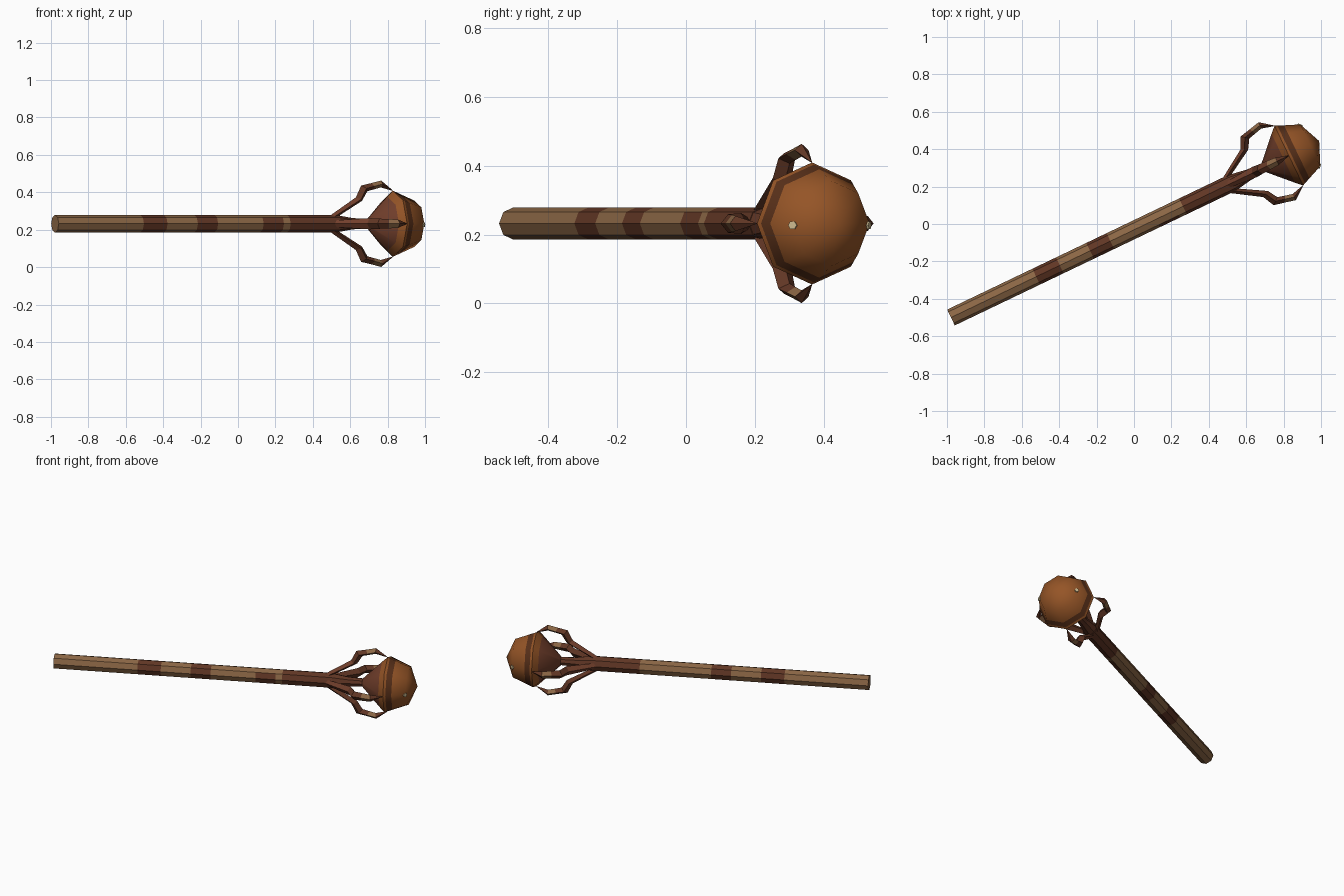
import bpy, bmesh
from math import cos, sin, pi, radians
from mathutils import Matrix, Vector

cube = bpy.data.objects.get("Cube")
if cube:
    bpy.data.objects.remove(cube)

# Lying staff: local x runs along the shaft towards the head
FRAME = Matrix.Translation((0, -0.031, 0.232)) @ Matrix.Rotation(radians(25.6), 4, 'Z')
SIDES = 8


def material(name, rgb):
    m = bpy.data.materials.new(name)
    m.use_nodes = True
    m.diffuse_color = (*rgb, 1)
    m.node_tree.nodes["Principled BSDF"].inputs["Base Color"].default_value = (*rgb, 1)
    return m


MATS = [material("light_wood", (0.26, 0.135, 0.06)),
        material("dark_wood", (0.12, 0.037, 0.018)),
        material("amber", (0.30, 0.09, 0.02)),
        material("red_brown", (0.17, 0.05, 0.025)),
        material("dark_stripe", (0.10, 0.03, 0.01)),
        material("cream", (0.62, 0.50, 0.28))]
LIGHT, DARK, AMBER, RED, STRIPE, CREAM = range(len(MATS))


def loft(name, rings, colour, smooth=False, turn=0):
    """Skin rings of local points, cap both ends; colour(segment, side) picks the material."""
    bm = bmesh.new()
    spin = FRAME @ Matrix.Rotation(turn, 4, 'X')
    loops = [[bm.verts.new(spin @ Vector(p)) for p in ring] for ring in rings]
    n = len(loops[0])
    for i, (a, b) in enumerate(zip(loops, loops[1:])):
        for k in range(n):
            j = (k + 1) % n
            bm.faces.new((a[k], a[j], b[j], b[k])).material_index = colour(i, k)
    bm.faces.new(loops[0]).material_index = colour(0, 0)
    bm.faces.new(loops[-1]).material_index = colour(len(rings) - 2, 0)
    bmesh.ops.remove_doubles(bm, verts=bm.verts, dist=0.0005)
    bmesh.ops.recalc_face_normals(bm, faces=bm.faces)
    mesh = bpy.data.meshes.new(name)
    bm.to_mesh(mesh)
    bm.free()
    for m in MATS:
        mesh.materials.append(m)
    ob = bpy.data.objects.new(name, mesh)
    bpy.context.collection.objects.link(ob)
    if smooth:
        bpy.ops.object.select_all(action='DESELECT')
        ob.select_set(True)
        bpy.context.view_layer.objects.active = ob
        bpy.ops.object.shade_smooth_by_angle(angle=radians(50))
    return ob


def circle(s, r):
    return [(s, r * cos(2 * pi * k / SIDES), r * sin(2 * pi * k / SIDES))
            for k in range(SIDES)]


# Octagonal shaft with dark wood bands
cuts = [-1.085, -0.58, -0.44, -0.26, -0.14, 0.13, 0.25, 0.29, 0.59]


def shaft_colour(seg, side):
    if seg == 5:
        return DARK if 3 <= side <= 5 else LIGHT
    return DARK if seg in (1, 3, 7) else LIGHT


loft("shaft", [circle(s, 0.047) for s in cuts], shaft_colour)

# Tapered neck between shaft and orb
loft("neck", [circle(0.59, 0.045), circle(0.68, 0.03), circle(0.79, 0.025)],
     lambda seg, side: DARK)

# Orb: conical underside, dark band near the rim, faceted dome
orb = [(0.755, 0.012), (0.885, 0.145), (0.918, 0.177), (0.932, 0.171),
       (0.965, 0.157), (1.045, 0.124), (1.098, 0.0002)]
orb_colours = [RED, AMBER, AMBER, STRIPE, AMBER, AMBER]
loft("orb", [circle(s, r) for s, r in orb], lambda seg, side: orb_colours[seg], True)

# Cream flecks on both sides of the dome
for name, sign in (("left_fleck", 1), ("right_fleck", -1)):
    base = Vector((1.045, sign * 0.124, -0.005))
    out = Vector((0.71, sign * 0.71, 0))
    u = out.cross(Vector((0, 0, 1)))
    rings = [[base + out * d + (u * cos(a) + Vector((0, 0, 1)) * sin(a)) * 0.013
              for a in (k * pi / 3 for k in range(6))] for d in (-0.006, 0.001)]
    loft(name, rings, lambda seg, side: CREAM)

# Four bent claws: (outer s, outer r, inner s, inner r, half width)
claw = [(0.55, 0.046, 0.56, 0.020, 0.018),
        (0.699, 0.141, 0.735, 0.122, 0.030),
        (0.730, 0.204, 0.767, 0.174, 0.027),
        (0.790, 0.217, 0.807, 0.184, 0.025),
        (0.849, 0.231, 0.847, 0.194, 0.022),
        (0.918, 0.178, 0.916, 0.176, 0.001)]
claw_rings = []
for so, ro, si, ri, w in claw:
    sm, rm = (so + si) / 2, (ro + ri) / 2
    claw_rings.append([(so, 0, ro), (sm, w, rm), (si, 0, ri), (sm, -w, rm)])

for k, name in enumerate(("top_claw", "right_claw", "bottom_claw", "left_claw")):
    loft(name, claw_rings,
         lambda seg, side: LIGHT if seg == 3 else (RED if seg == 0 and side in (0, 3) else DARK),
         turn=k * pi / 2)
